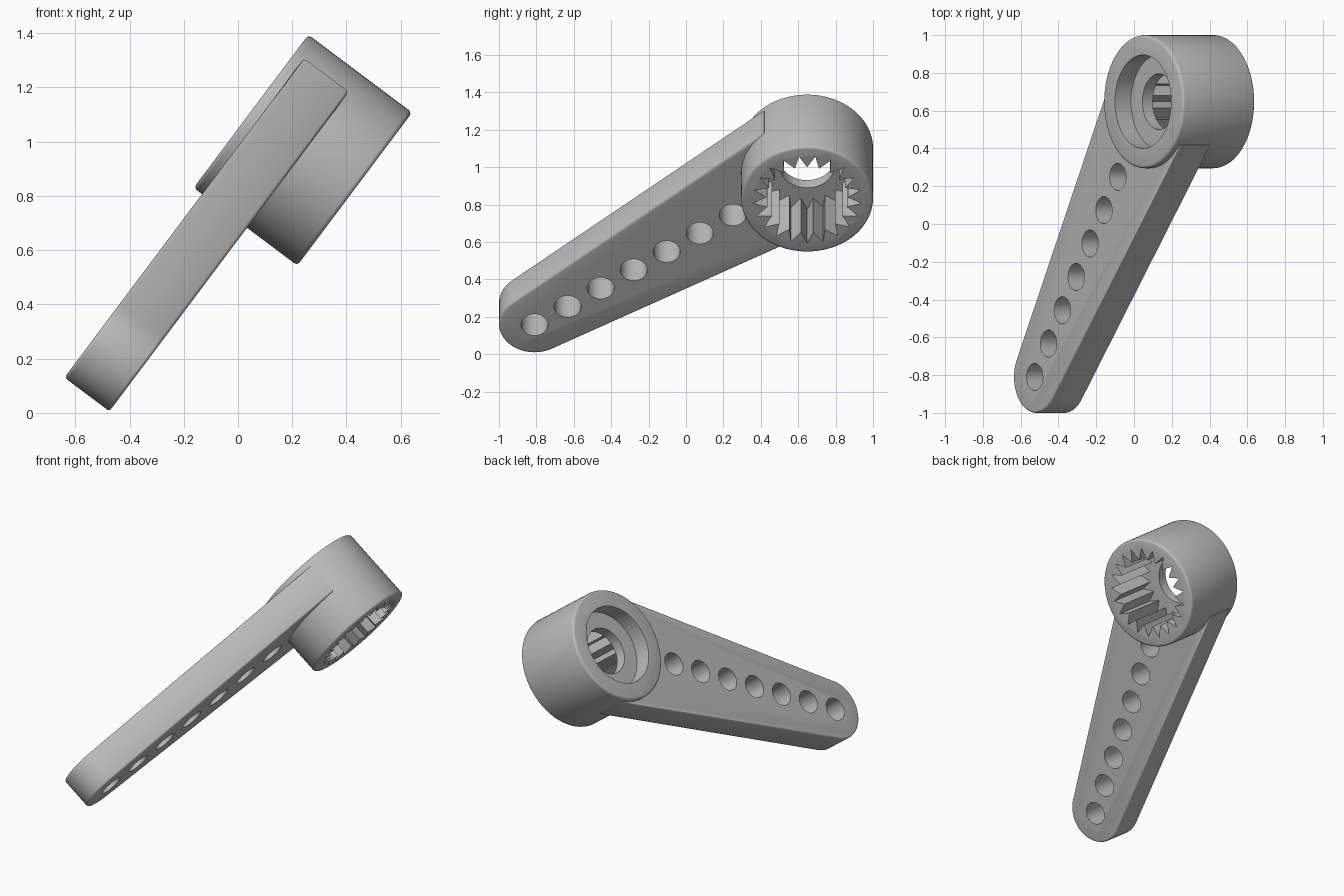
import bpy, bmesh
from math import pi, sin, cos, asin, atan2, hypot, radians
from mathutils import Matrix

cube = bpy.data.objects.get("Cube")
if cube:
    bpy.data.objects.remove(cube, do_unlink=True)

grey = bpy.data.materials.new("plain_grey")
grey.use_nodes = True
grey.diffuse_color = (0.5, 0.5, 0.5, 1)
grey.node_tree.nodes["Principled BSDF"].inputs["Base Color"].default_value = (0.5, 0.5, 0.5, 1)

# Shared frame: origin on the hub axis, local z along that axis
HUB = (0.9185, 0.6475)
TIP = (-0.09, -0.81)
FRAME = Matrix.Rotation(-atan2(0.8, 0.6), 4, 'Y') @ Matrix.Translation((*HUB, 0))
LENGTH = hypot(TIP[0] - HUB[0], TIP[1] - HUB[1])
HEADING = atan2(TIP[1] - HUB[1], TIP[0] - HUB[0])


def circle(r, n=96, x=0.0, y=0.0):
    return [(x + r * cos(2 * pi * i / n), y + r * sin(2 * pi * i / n)) for i in range(n)]


def prism(name, outline, low, high, round_by=0.0, turn=0.0):
    """Extrude an outline along the hub axis, optionally rounding both rims."""
    bm = bmesh.new()
    base = bm.faces.new([bm.verts.new((x, y, low)) for x, y in outline])
    grown = bmesh.ops.extrude_face_region(bm, geom=[base])["geom"]
    top = [v for v in grown if isinstance(v, bmesh.types.BMVert)]
    bmesh.ops.translate(bm, verts=top, vec=(0, 0, high - low))
    bmesh.ops.recalc_face_normals(bm, faces=bm.faces[:])
    if round_by:
        rims = [e for e in bm.edges if abs(e.verts[0].co.z - e.verts[1].co.z) < 1e-5]
        bmesh.ops.bevel(bm, geom=rims, offset=round_by, segments=3, profile=0.5,
                        affect='EDGES', clamp_overlap=True)
    mesh = bpy.data.meshes.new(name)
    bm.to_mesh(mesh)
    bm.free()
    mesh.materials.append(grey)
    obj = bpy.data.objects.new(name, mesh)
    bpy.context.collection.objects.link(obj)
    obj.matrix_world = FRAME @ Matrix.Rotation(turn, 4, 'Z')
    return obj


def activate(obj):
    bpy.ops.object.select_all(action='DESELECT')
    obj.select_set(True)
    bpy.context.view_layer.objects.active = obj


def cut(obj, cutters):
    bpy.context.view_layer.update()
    for cutter in cutters:
        cutter.hide_render = True
        activate(obj)
        mod = obj.modifiers.new("cut", 'BOOLEAN')
        mod.operation = 'DIFFERENCE'
        mod.solver = 'EXACT'
        mod.object = cutter
        bpy.ops.object.modifier_apply(modifier=mod.name)
        bpy.data.objects.remove(cutter, do_unlink=True)
    activate(obj)
    bpy.ops.object.shade_smooth_by_angle(angle=radians(32))


# Hub with screw recess, through hole and toothed socket
TEETH = 21
spline = []
for i in range(2 * TEETH):
    a = pi + pi * i / TEETH
    r = 0.218 if i % 2 else 0.292
    spline.append((r * cos(a), r * sin(a)))
hub = prism("hub", circle(0.3525), 0.151, 0.629, 0.015)
cut(hub, [prism("screw_recess", circle(0.2475), 0.523, 0.7),
          prism("through_hole", circle(0.147, 64), 0.1, 0.7),
          prism("toothed_socket", spline, 0.1, 0.455)])

# Tapered arm: straight flanks running tangent into a round tip
WIDE, NARROW = 0.358, 0.19
lean = asin((WIDE - NARROW) / LENGTH)
outline = [(WIDE * sin(lean), -WIDE * cos(lean))]
sweep = pi / 2 - lean
for i in range(41):
    a = -sweep + 2 * sweep * i / 40
    outline.append((LENGTH + NARROW * cos(a), NARROW * sin(a)))
outline.append((WIDE * sin(lean), WIDE * cos(lean)))
arm = prism("arm", outline, 0.383, 0.59, 0.012, HEADING)

# Row of linkage holes, plus clearance where the hub sits
cutters = [prism("hub_clearance", circle(0.335), 0.3, 0.7)]
for i in range(7):
    cutters.append(prism("linkage_hole", circle(0.072, 40, LENGTH - 0.2148 * i),
                         0.3, 0.7, 0, HEADING))
cut(arm, cutters)
